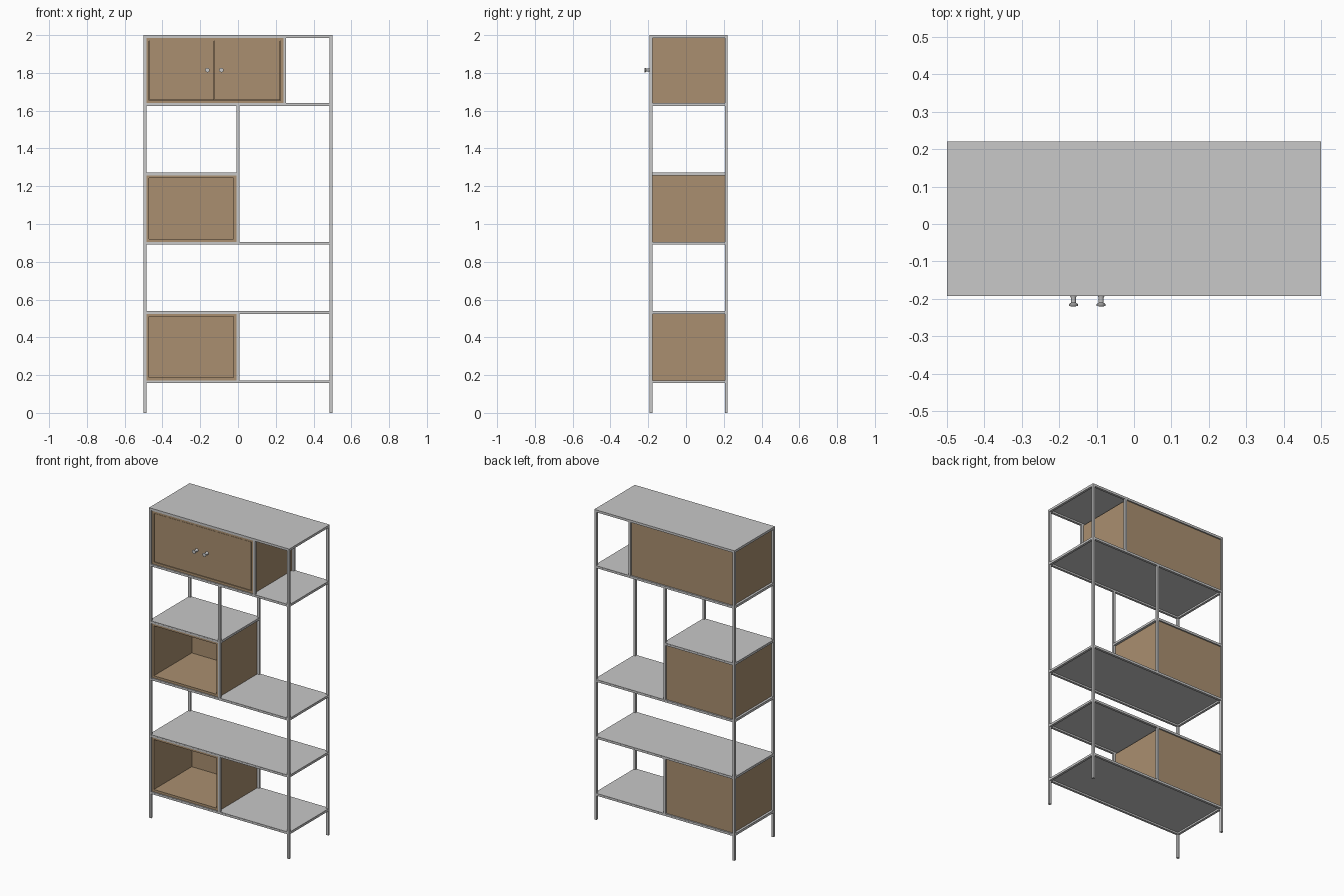
import bpy, math

if "Cube" in bpy.data.objects:
    bpy.data.objects.remove(bpy.data.objects["Cube"])


def material(name, rgb):
    m = bpy.data.materials.new(name)
    m.diffuse_color = (*rgb, 1)
    m.use_nodes = True
    m.node_tree.nodes["Principled BSDF"].inputs["Base Color"].default_value = m.diffuse_color
    return m


GREY = material("light grey metal", (0.58, 0.58, 0.58))
WOOD = material("warm brown wood", (0.40, 0.275, 0.16))

T = 0.015                      # tube width
X0, X1 = -0.5, 0.5             # frame extents
Y0, Y1 = -0.192, 0.221
LEVELS = [0.172, 0.539, 0.906, 1.273, 1.64, 2.0]
SHEET = 0.004


def box(name, x, y, z, mat):
    bpy.ops.mesh.primitive_cube_add(
        size=1, location=[(a + b) / 2 for a, b in (x, y, z)])
    o = bpy.context.object
    o.name = name
    o.scale = [b - a for a, b in (x, y, z)]
    bpy.ops.object.transform_apply(location=False, rotation=False, scale=True)
    o.data.materials.append(mat)
    return o


def post_pair(name, x, z0, z1):
    for side, y in (("front", Y0), ("back", Y1 - T)):
        box(f"{side}_{name}", (x, x + T), (y, y + T), (z0, z1), GREY)


def shelf(name, xa, xb, top):
    # thin sheet on a rim of tubes
    e = 0 if top == 2.0 else 0.0005
    box(name + "_sheet", (xa + e, xb - e), (Y0 + e, Y1 - e), (top - SHEET, top), GREY)
    z = (top - T, top - SHEET)
    for side, y in (("front", Y0), ("back", Y1 - T)):
        box(f"{name}_{side}_rail", (xa + T, xb - T), (y, y + T), z, GREY)
    for side, x in (("left", xa), ("right", xb - T)):
        box(f"{name}_{side}_rail", (x, x + T), (Y0 + T, Y1 - T), z, GREY)


def cabinet(name, xa, xb, za, zb):
    # open-fronted wooden case
    w, ya, yb = 0.015, -0.186, 0.212
    box(name + "_left_panel", (xa, xa + w), (ya, yb), (za, zb), WOOD)
    box(name + "_right_panel", (xb - w, xb), (ya, yb), (za, zb), WOOD)
    box(name + "_floor", (xa + w, xb - w), (ya, yb), (za, za + w), WOOD)
    box(name + "_ceiling", (xa + w, xb - w), (ya, yb), (zb - w, zb), WOOD)
    box(name + "_back_panel", (xa + w, xb - w), (yb - 0.012, yb), (za + w, zb - w), WOOD)


def knob(name, x, z):
    # turned knob: flared foot, stem and round head, lathed about y
    profile = [(0, 0), (0.011, 0), (0.007, 0.008), (0.007, 0.022),
               (0.012, 0.026), (0.012, 0.031), (0, 0.032)]
    n = 24
    verts, faces = [], []
    for r, d in profile:
        for i in range(n):
            a = 2 * math.pi * i / n
            verts.append((r * math.cos(a), -d, r * math.sin(a)))
    for j in range(len(profile) - 1):
        for i in range(n):
            k = (i + 1) % n
            faces.append((j * n + i, j * n + k, (j + 1) * n + k, (j + 1) * n + i))
    me = bpy.data.meshes.new(name)
    me.from_pydata(verts, [], faces)
    o = bpy.data.objects.new(name, me)
    bpy.context.collection.objects.link(o)
    o.location = (x, -0.1885, z)
    me.materials.append(GREY)
    bpy.ops.object.select_all(action='DESELECT')
    o.select_set(True)
    bpy.context.view_layer.objects.active = o
    bpy.ops.object.mode_set(mode='EDIT')
    bpy.ops.mesh.select_all(action='SELECT')
    bpy.ops.mesh.remove_doubles(threshold=0.00001)
    bpy.ops.mesh.normals_make_consistent(inside=False)
    bpy.ops.object.mode_set(mode='OBJECT')
    bpy.ops.object.shade_smooth_by_angle()


# corner posts
post_pair("left_post", X0, 0, 2.0 - SHEET)
post_pair("right_post", X1 - T, 0, 2.0 - SHEET)

# shelves, the fourth one only half width
MID = T / 2
for i, top in enumerate(LEVELS):
    shelf(f"shelf_{i + 1}", X0, MID if i == 3 else X1, top)

# divider posts
post_pair("lower_divider", -MID, LEVELS[0], LEVELS[1] - T)
post_pair("middle_divider", -MID, LEVELS[2], LEVELS[4] - T)
post_pair("upper_divider", 0.24, LEVELS[4], LEVELS[5] - T)

# wooden cases
cabinet("lower_case", X0 + T, -MID, LEVELS[0], LEVELS[1] - T)
cabinet("middle_case", X0 + T, -MID, LEVELS[2], LEVELS[3] - T)
cabinet("upper_case", X0 + T, 0.24, LEVELS[4], LEVELS[5] - T)

# doors and knobs on the upper case
xa, xb, xm = -0.468, 0.223, -0.125
dz = (LEVELS[4] + 0.017, LEVELS[5] - T - 0.017)
for side, x in (("left", (xa, xm - 0.001)), ("right", (xm + 0.001, xb))):
    box(side + "_door", x, (-0.184, -0.170), dz, WOOD)
for side, s in (("left", -1), ("right", 1)):
    knob(side + "_knob", xm + s * 0.037, 1.815)
    # short shank tying the knob to its door
    box(side + "_knob_shank", (xm + s * 0.037 - 0.004, xm + s * 0.037 + 0.004),
        (-0.190, -0.182), (1.811, 1.819), GREY)
